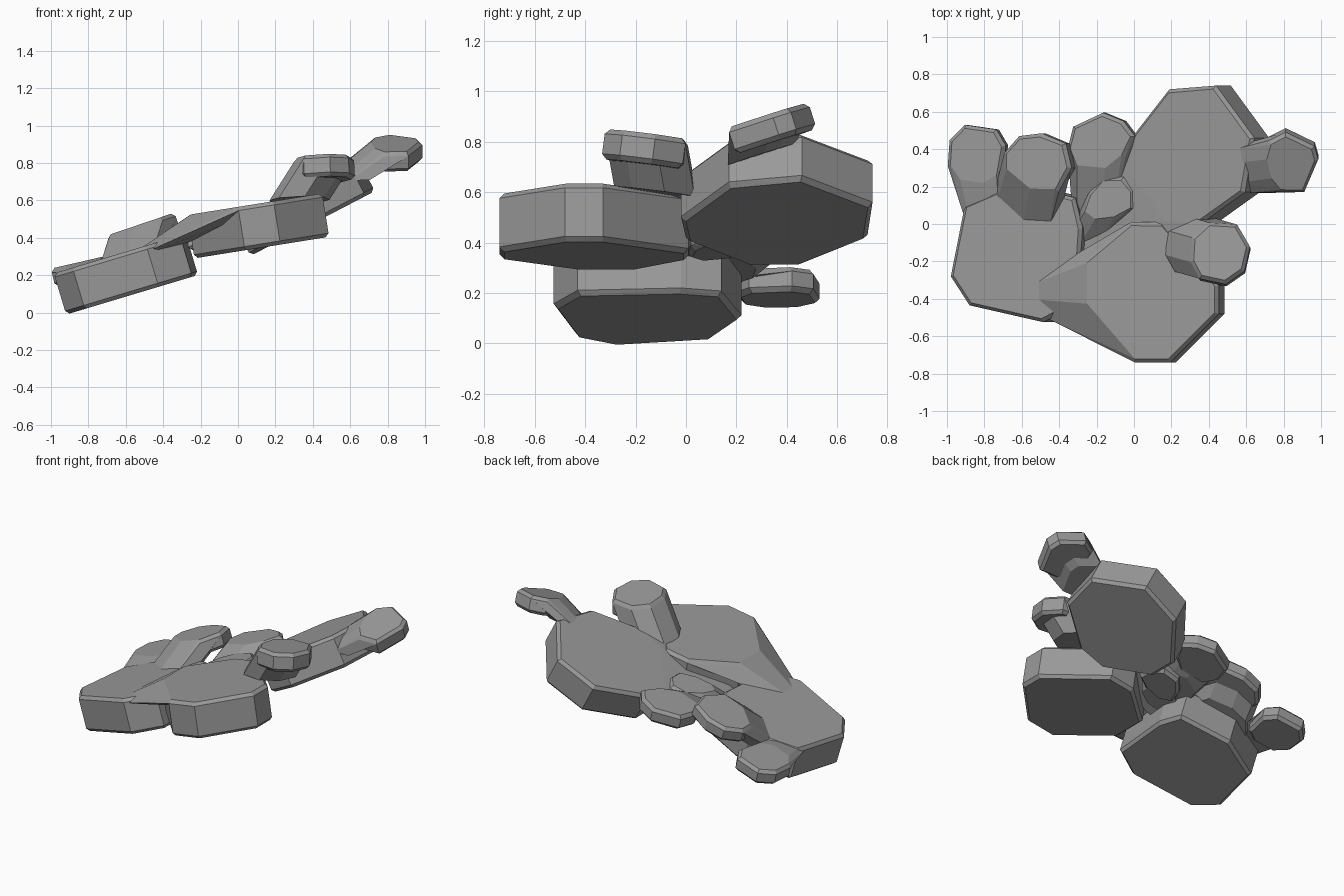
import bpy
import bmesh
from mathutils import Vector

cube = bpy.data.objects.get("Cube")
if cube:
    bpy.data.objects.remove(cube, do_unlink=True)

grey = bpy.data.materials.new("stone grey")
grey.use_nodes = True
colour = (0.32, 0.32, 0.32, 1)
grey.diffuse_color = colour
grey.node_tree.nodes["Principled BSDF"].inputs["Base Color"].default_value = colour


def hull(name, points):
    """Flat-faced convex solid around the points."""
    bm = bmesh.new()
    for p in points:
        bm.verts.new(p)
    result = bmesh.ops.convex_hull(bm, input=bm.verts)
    loose = {g for g in result["geom_interior"] + result["geom_unused"]
             if isinstance(g, bmesh.types.BMVert)}
    bmesh.ops.delete(bm, geom=list(loose), context="VERTS")
    bmesh.ops.dissolve_limit(bm, angle_limit=0.02, verts=bm.verts, edges=bm.edges)
    bmesh.ops.recalc_face_normals(bm, faces=bm.faces)
    mesh = bpy.data.meshes.new(name)
    bm.to_mesh(mesh)
    bm.free()
    mesh.materials.append(grey)
    bpy.context.collection.objects.link(bpy.data.objects.new(name, mesh))


def slab(name, outline, plane, thick, stem_end, stem_scale, bevel=0.02):
    """Tilted chamfered slab plus a stem narrowing from its rim to stem_end."""
    base, sx, sy = plane
    normal = Vector((-sx, -sy, 1)).normalized()
    rim = [Vector((x, y, base + sx * x + sy * y)) for x, y in outline]
    middle = sum(rim, Vector()) / len(rim)
    inner = [p + (middle - p).normalized() * bevel for p in rim]
    points = inner + [p - normal * bevel for p in rim]
    points += [p - normal * (thick - bevel) for p in rim]
    points += [p - normal * thick for p in inner]
    hull(name, points)
    if stem_end:
        end = Vector(stem_end)
        tip = [end + (p - middle) * stem_scale for p in rim]
        hull(name + "_stem", inner + [p - normal * bevel for p in rim] + tip)


# Three large slabs
slab("left_slab",
     [(-.985, -.28), (-.885, -.435), (-.49, -.525), (-.31, -.43),
      (-.28, -.02), (-.32, .14), (-.64, .22), (-.91, .1)],
     (0.505, 0.3, 0), 0.23, None, 0)
slab("front_slab",
     [(-.27, -.43), (0, -.74), (.19, -.74), (.45, -.48),
      (.45, -.33), (.15, .01), (-.02, .01), (-.27, -.2)],
     (0.565, 0.16, 0), 0.235, (-.46, -.38, .33), 0.3)
slab("back_slab",
     [(.16, 0), (.32, -.02), (.585, .17), (.635, .46),
      (.43, .74), (.18, .72), (-.03, .45), (-.03, .25)],
     (0.505, 0.52, 0), 0.21, (-.24, -.06, .36), 0.3)

# Small slabs along the rear left
slab("left_lobe",
     [(-1, .31), (-.99, .45), (-.91, .53), (-.74, .505),
      (-.69, .42), (-.72, .25), (-.8, .2), (-.94, .22)],
     (0.465, 0.23, 0), 0.1, (-.81, .1, .23), 0.7)
slab("middle_lobe",
     [(-.7, .38), (-.62, .47), (-.5, .485), (-.37, .43),
      (-.34, .3), (-.41, .17), (-.56, .17), (-.7, .29)],
     (0.65, 0.34, 0), 0.1, (-.57, .13, .29), 1)
slab("rear_lobe",
     [(-.36, .4), (-.33, .52), (-.17, .595), (-.06, .55),
      (0, .47), (-.05, .36), (-.15, .28), (-.32, .3)],
     (0.54, 0.25, 0), 0.1, (-.2, .15, .38), 0.75)
slab("centre_lobe",
     [(-.28, .06), (-.25, .16), (-.17, .25), (-.06, .25),
      (0, .18), (0, .08), (-.1, .02), (-.22, .01)],
     (0.51, 0.25, 0), 0.12, (-.21, .0, .36), 0.85)

# Small raised slabs on the right
slab("front_knob",
     [(.3, -.2), (.35, -.29), (.49, -.32), (.59, -.25),
      (.62, -.12), (.55, 0), (.4, .01), (.31, -.07)],
     (0.79, 0.04, -0.13), 0.12, (.32, -.12, .6), 1)
slab("right_knob",
     [(.72, .23), (.78, .165), (.91, .165), (.985, .34),
      (.965, .41), (.81, .485), (.72, .44), (.69, .35)],
     (0.785, 0.02, 0.32), 0.11, (.63, .3, .75), 0.85)
